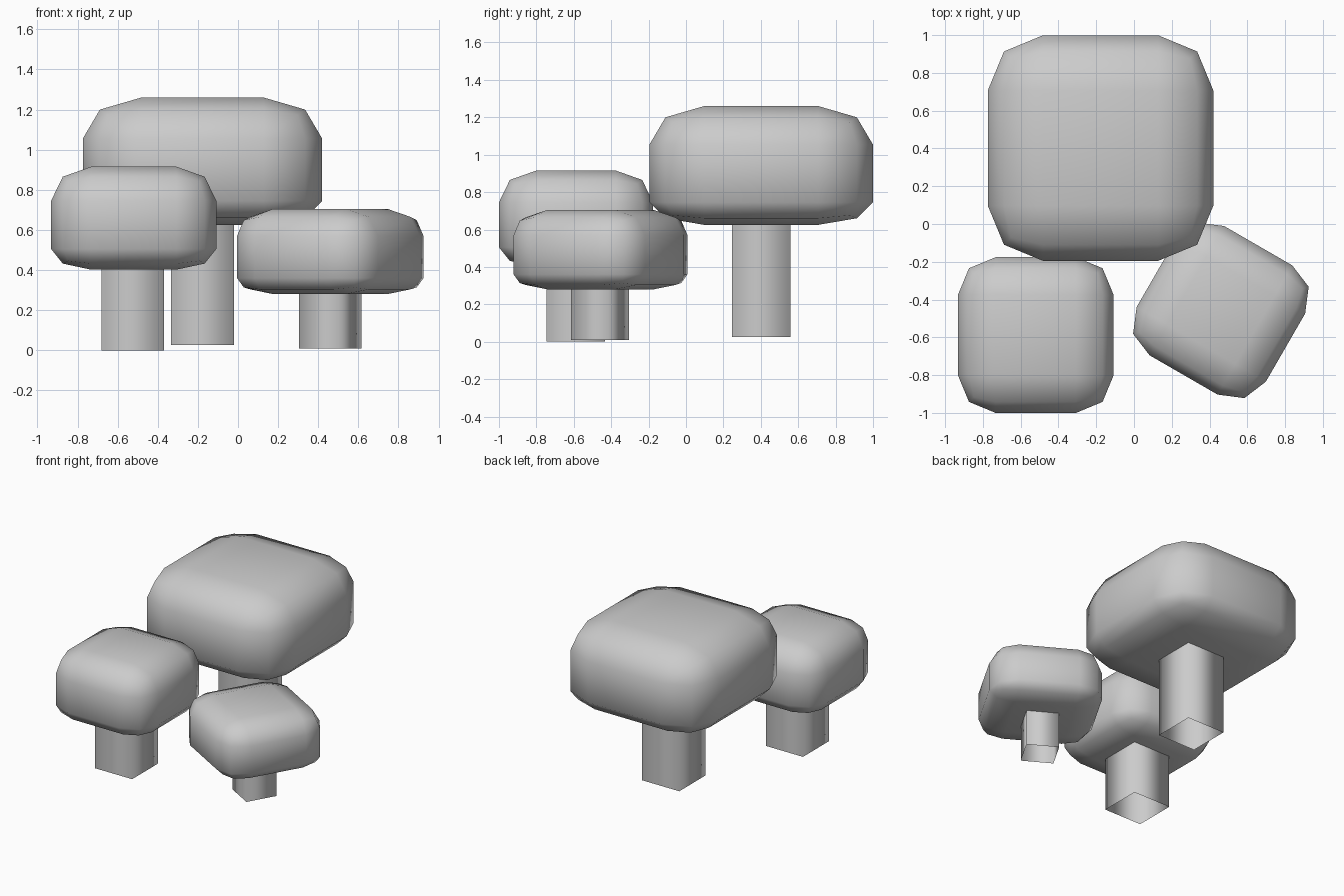
import bpy, bmesh
from math import radians

if "Cube" in bpy.data.objects:
    bpy.data.objects.remove(bpy.data.objects["Cube"])


def finish(name, bm, center, turn):
    bmesh.ops.recalc_face_normals(bm, faces=bm.faces[:])
    mesh = bpy.data.meshes.new(name)
    bm.to_mesh(mesh)
    bm.free()
    for p in mesh.polygons:
        p.use_smooth = True
    ob = bpy.data.objects.new(name, mesh)
    ob.location = (center[0], center[1], 0)
    ob.rotation_euler.z = radians(turn)
    bpy.context.collection.objects.link(ob)


def crown(name, center, half, flat, levels, turn=0):
    """Rounded box; levels = bottom, lower wall end, upper wall end, top."""
    bottom, low, high, top = levels
    f = flat / half
    bm = bmesh.new()
    bmesh.ops.create_cube(bm, size=2)
    bmesh.ops.bevel(bm, geom=bm.edges[:], offset=1 - f, offset_type='OFFSET',
                    segments=2, profile=0.5, affect='EDGES')
    # Stretch the rounding differently above and below the straight wall
    for v in bm.verts:
        u = (abs(v.co.z) - f) / (1 - f)
        z = high + u * (top - high) if v.co.z > 0 else low + u * (bottom - low)
        v.co = (v.co.x * half, v.co.y * half, z)
    finish(name, bm, center, turn)


def trunk(name, center, half, z0, z1, turn=0):
    """Square tube, open at both ends."""
    bm = bmesh.new()
    bmesh.ops.create_cube(bm, size=2)
    caps = [f for f in bm.faces if abs(f.normal.z) > 0.5]
    bmesh.ops.delete(bm, geom=caps, context='FACES_ONLY')
    for v in bm.verts:
        v.co = (v.co.x * half, v.co.y * half, z1 if v.co.z > 0 else z0)
    finish(name, bm, center, turn)


# Tall tree at the back
crown("tall_crown", (-0.177, 0.402), 0.597, 0.305, (0.625, 0.745, 1.055, 1.26))
trunk("tall_trunk", (-0.178, 0.402), 0.157, 0.025, 0.70)

# Medium tree at the front left
crown("medium_crown", (-0.52, -0.588), 0.412, 0.213, (0.402, 0.505, 0.745, 0.915))
trunk("medium_trunk", (-0.525, -0.59), 0.156, 0.0, 0.46)

# Small turned tree at the front right
crown("small_crown", (0.46, -0.457), 0.395, 0.208, (0.28, 0.36, 0.57, 0.705), -30)
trunk("small_trunk", (0.46, -0.46), 0.114, 0.01, 0.34, -30)
